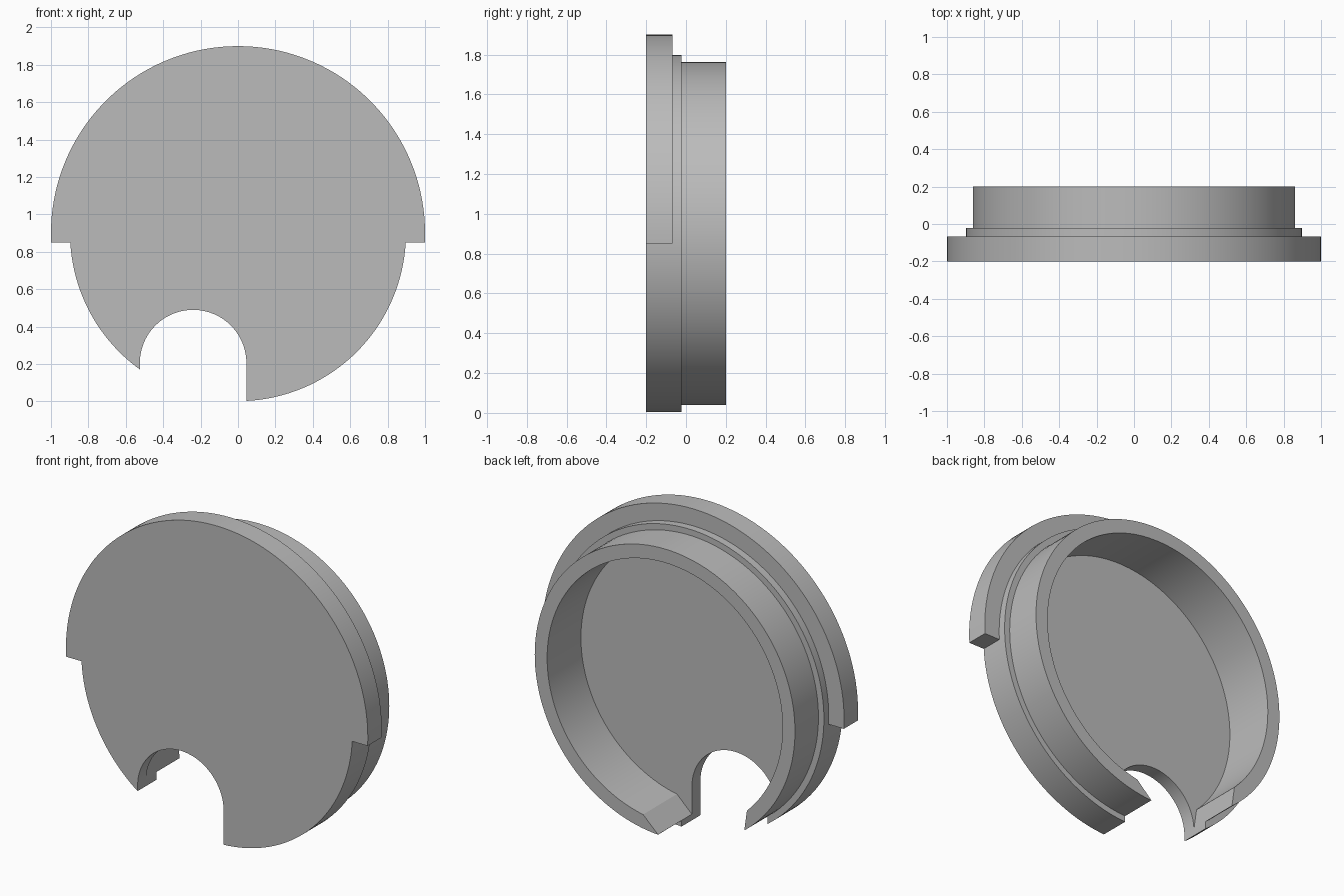
import bpy, bmesh, math

if "Cube" in bpy.data.objects:
    bpy.data.objects.remove(bpy.data.objects["Cube"], do_unlink=True)

CENTRE_Z = 0.9
SEGMENTS = 144

grey = bpy.data.materials.new("plain_grey")
grey.use_nodes = True
colour = (0.5, 0.5, 0.5, 1)
grey.diffuse_color = colour
grey.node_tree.nodes["Principled BSDF"].inputs["Base Color"].default_value = colour


def arc(radius, start, end, count, cx=0, cz=CENTRE_Z):
    """Points in the x-z plane along an arc, both ends included."""
    angles = [start + (end - start) * i / count for i in range(count + 1)]
    return [(cx + radius * math.cos(a), cz + radius * math.sin(a)) for a in angles]


def circle(radius):
    return arc(radius, 0, math.tau, SEGMENTS)[:-1]


def prism(name, outline, front, back):
    """Extrude an x-z outline along y."""
    bm = bmesh.new()
    face = bm.faces.new([bm.verts.new((x, front, z)) for x, z in outline])
    result = bmesh.ops.extrude_face_region(bm, geom=[face])
    moved = [v for v in result["geom"] if isinstance(v, bmesh.types.BMVert)]
    bmesh.ops.translate(bm, verts=moved, vec=(0, back - front, 0))
    bmesh.ops.recalc_face_normals(bm, faces=bm.faces)
    mesh = bpy.data.meshes.new(name)
    bm.to_mesh(mesh)
    bm.free()
    mesh.materials.append(grey)
    obj = bpy.data.objects.new(name, mesh)
    bpy.context.collection.objects.link(obj)
    return obj


def combine(target, tool, operation):
    """Apply a boolean and remove the tool."""
    mod = target.modifiers.new(operation.lower(), "BOOLEAN")
    mod.operation = operation
    mod.solver = "EXACT"
    mod.object = tool
    bpy.context.view_layer.objects.active = target
    bpy.ops.object.modifier_apply(modifier=mod.name)
    bpy.data.objects.remove(tool, do_unlink=True)


# Round plate, upper flange and rear collar
cap = prism("round_cap", circle(0.898), -0.2, -0.022)
drop = math.asin(0.05)
flange = prism("flange", arc(1.0, -drop, math.pi + drop, SEGMENTS // 2), -0.2, -0.068)
combine(cap, flange, "UNION")
combine(cap, prism("collar", circle(0.862), -0.1, 0.2), "UNION")

# Hollow behind the front plate
FLOOR = -0.12
combine(cap, prism("pocket", circle(0.78), FLOOR, 0.4), "DIFFERENCE")

# Splayed gap through the collar, opening inwards
gap = [(0.045, -0.2), (0.045, 0.04), (0.22, 0.205), (0.1, 0.4),
       (-0.45, 0.45), (-0.545, 0.35), (-0.525, 0.21), (-0.525, -0.2)]
combine(cap, prism("collar_gap", gap, FLOOR, 0.4), "DIFFERENCE")

# Arched notch through the lower edge
notch = arc(0.285, 0, math.pi, 40, -0.24, 0.205) + [(-0.525, -0.3), (0.045, -0.3)]
combine(cap, prism("notch", notch, -0.4, 0.4), "DIFFERENCE")

# Smooth curved walls, keep crisp edges
bpy.ops.object.select_all(action="DESELECT")
cap.select_set(True)
bpy.context.view_layer.objects.active = cap
bpy.ops.object.shade_smooth_by_angle(angle=math.radians(25))
